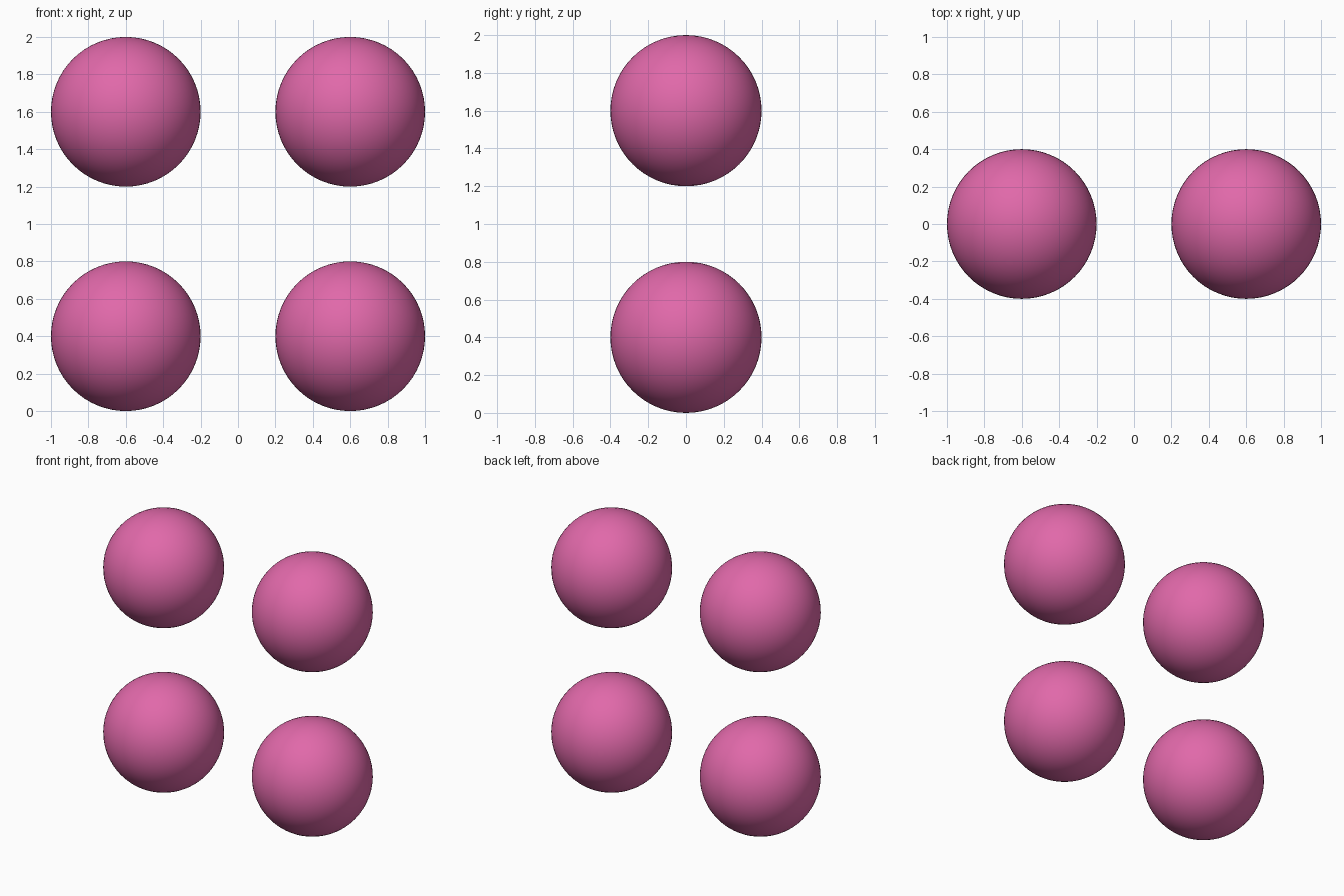
import bpy

if "Cube" in bpy.data.objects:
    bpy.data.objects.remove(bpy.data.objects["Cube"])

RADIUS = 0.4
SPACING = 0.6

# Shared pink material
pink = bpy.data.materials.new("pink")
pink.diffuse_color = (0.75, 0.14, 0.40, 1.0)
pink.use_nodes = True
pink.node_tree.nodes["Principled BSDF"].inputs["Base Color"].default_value = pink.diffuse_color


def add_ball(name, x, z):
    bpy.ops.mesh.primitive_uv_sphere_add(
        segments=64, ring_count=32, radius=RADIUS, location=(x, 0, z))
    ball = bpy.context.object
    ball.name = name
    ball.data.materials.append(pink)
    bpy.ops.object.shade_smooth()


# Two by two upright grid of balls
for row, z in (("lower", RADIUS), ("upper", RADIUS + 2 * SPACING)):
    for side, x in (("left", -SPACING), ("right", SPACING)):
        add_ball(f"{row}_{side}_ball", x, z)
